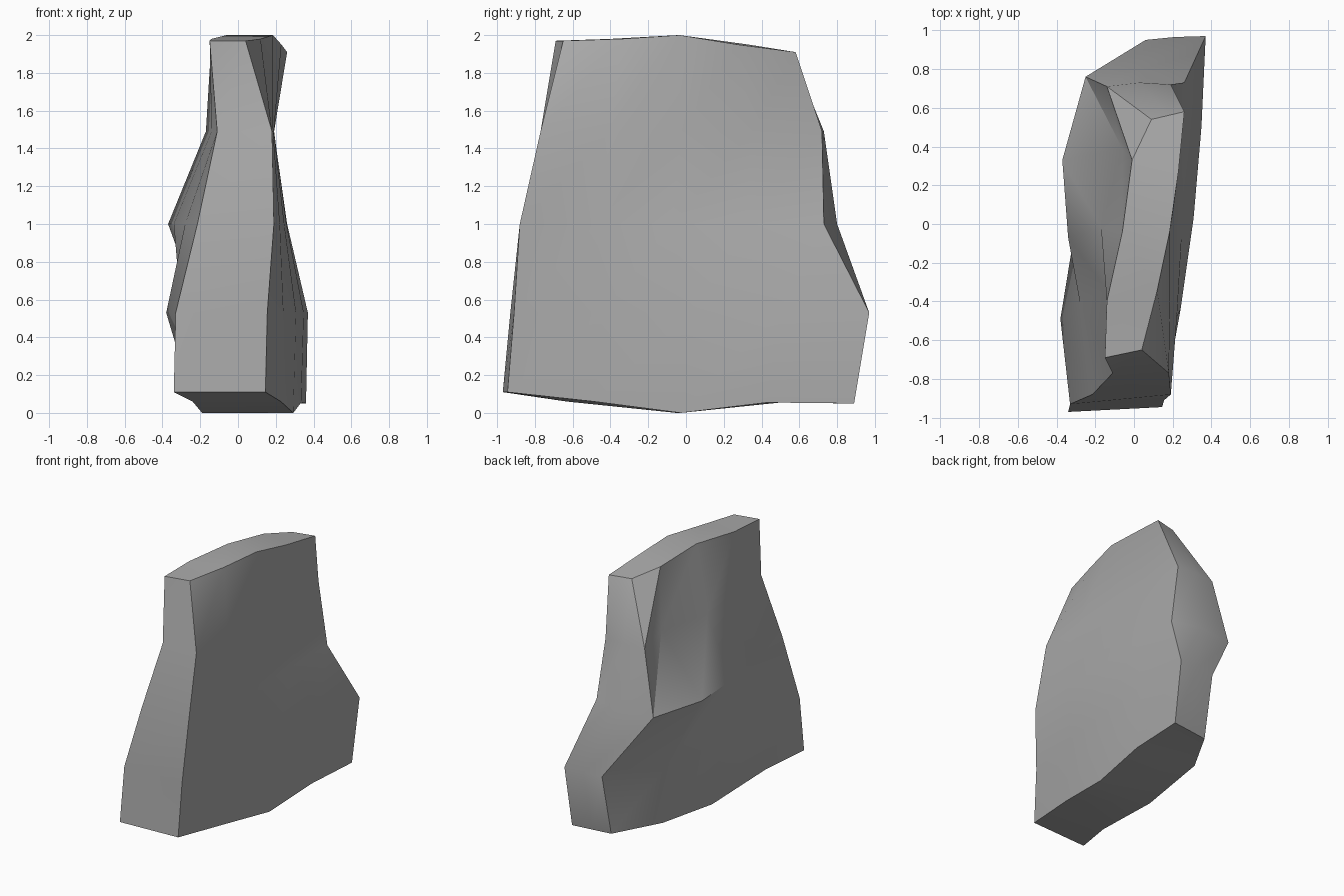
import bpy
import bmesh
import math
from mathutils import Vector

default_cube = bpy.data.objects.get("Cube")
if default_cube:
    bpy.data.objects.remove(default_cube, do_unlink=True)


def make_material(name, colour):
    material = bpy.data.materials.new(name)
    material.use_nodes = True
    material.diffuse_color = colour
    shader = material.node_tree.nodes["Principled BSDF"]
    shader.inputs["Base Color"].default_value = colour
    return material


def layer(heights, front, back, bulge, spine, rough_side):
    """One ring round the slab: flat side, back spine, then the rough side."""
    if not isinstance(heights, (list, tuple)):
        heights = [heights] * len(rough_side)
    start, end = Vector(front), Vector(back)
    last = len(heights) - 1
    ring = []
    # The flat side bows gently outwards between its front and back edges
    for index, height in enumerate(heights):
        along = index / last
        point = start.lerp(end, along)
        bow = bulge * math.sin(math.pi * along)
        ring.append((point.x + bow, point.y, height))
    ring.append((spine[0], spine[1], heights[last]))
    # The rough side runs from the back to the front
    for (x, y), height in zip(reversed(rough_side), reversed(heights)):
        ring.append((x, y, height))
    return ring


# Rings of the slab from the ground up, in plan (x, y) from front to back
foot = layer(
    heights=(.11, .06, 0, .055, .05),
    front=(.145, -.945), back=(.36, .89), bulge=.04, spine=(.2, .87),
    rough_side=[(-.34, -.97), (-.24, -.63), (-.19, -.05), (-.15, .5), (.05, .85)])
lower = layer(
    heights=.53,
    front=(.155, -.91), back=(.37, .97), bulge=.045, spine=(.21, .965),
    rough_side=[(-.33, -.93), (-.38, -.49), (-.3, 0), (-.2, .5), (.06, .95)])
middle = layer(
    heights=1,
    front=(.19, -.88), back=(.26, .73), bulge=.02, spine=(.04, .8),
    rough_side=[(-.215, -.88), (-.28, -.4), (-.34, -.07), (-.37, .33), (-.25, .76)])
upper = layer(
    heights=1.49,
    front=(.18, -.77), back=(.19, .72), bulge=.005, spine=(.03, .73),
    rough_side=[(-.11, -.77), (-.14, -.34), (-.17, -.02), (-.06, .39), (-.14, .71)])
crown = layer(
    heights=(1.97, 1.98, 2, 1.95, 1.91),
    front=(.04, -.65), back=(.26, .58), bulge=.035, spine=(.175, .56),
    rough_side=[(-.15, -.69), (-.14, -.4), (-.06, -.04), (-.01, .33), (.09, .54)])

mesh_builder = bmesh.new()
rings = [[mesh_builder.verts.new(point) for point in ring]
         for ring in (foot, lower, middle, upper, crown)]
count = len(rings[0])

# Faceted walls between neighbouring rings
for below, above in zip(rings, rings[1:]):
    for index in range(count):
        following = (index + 1) % count
        mesh_builder.faces.new((below[index], below[following], above[following]))
        mesh_builder.faces.new((below[index], above[following], above[index]))

# Strips across the underside and the crown
half = count // 2
for ring in (rings[0], rings[-1]):
    for index in range(half - 1):
        opposite = count - 1 - index
        corners = [ring[index], ring[index + 1], ring[opposite - 1], ring[opposite]]
        if index == half - 2:
            corners.insert(2, ring[half])
        mesh_builder.faces.new(corners)

bmesh.ops.recalc_face_normals(mesh_builder, faces=mesh_builder.faces[:])
mesh = bpy.data.meshes.new("rock_slab")
mesh_builder.to_mesh(mesh)
mesh_builder.free()

rock_slab = bpy.data.objects.new("rock_slab", mesh)
bpy.context.collection.objects.link(rock_slab)
mesh.materials.append(make_material("stone_grey", (.4, .4, .4, 1)))

# Soft facets, with the strong ridges kept sharp
bpy.ops.object.select_all(action="DESELECT")
rock_slab.select_set(True)
bpy.context.view_layer.objects.active = rock_slab
bpy.ops.object.shade_smooth_by_angle(angle=math.radians(30))
